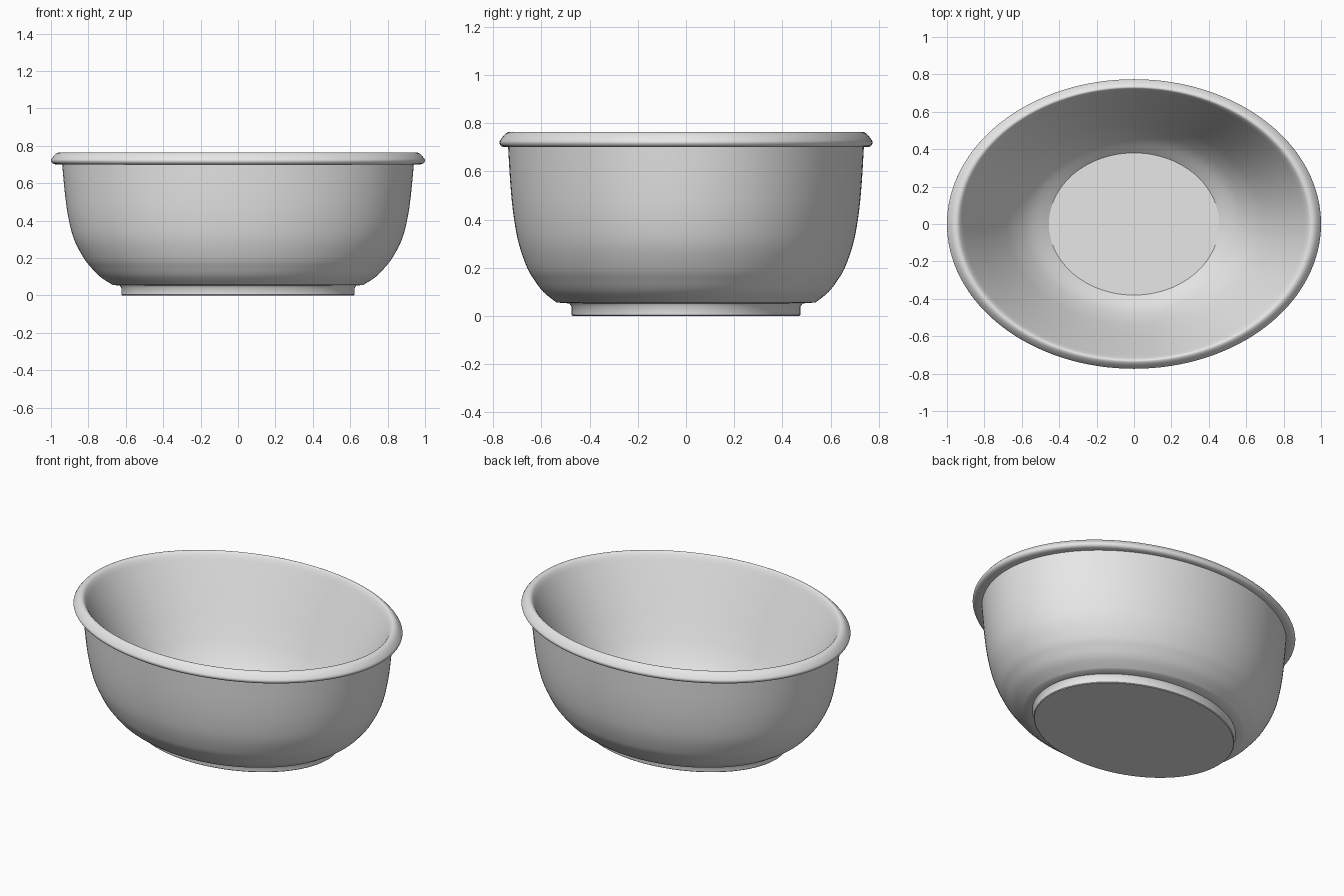
import bpy, bmesh, math

if "Cube" in bpy.data.objects:
    bpy.data.objects.remove(bpy.data.objects["Cube"])

SEG = 128

ceramic = bpy.data.materials.new("light_grey")
ceramic.diffuse_color = (0.8, 0.8, 0.8, 1)
ceramic.use_nodes = True
ceramic.node_tree.nodes["Principled BSDF"].inputs["Base Color"].default_value = ceramic.diffuse_color


def spline(pts, steps=5):
    """Smooth curve through (rx, ry, z) points."""
    p = [pts[0]] + pts + [pts[-1]]
    out = []
    for i in range(1, len(p) - 2):
        for s in range(steps):
            t = s / steps
            out.append(tuple(
                0.5 * (2 * b + (c - a) * t + (2 * a - 5 * b + 4 * c - d) * t * t
                       + (3 * b - a - 3 * c + d) * t ** 3)
                for a, b, c, d in zip(p[i - 1], p[i], p[i + 1], p[i + 2])))
    return out + [pts[-1]]


def oval_lathe(name, profile):
    """Sweep an (rx, ry, z) profile round z as ellipses, capping both ends."""
    bm = bmesh.new()
    rings = []
    for rx, ry, z in profile:
        rings.append([bm.verts.new((rx * math.cos(2 * math.pi * k / SEG),
                                    ry * math.sin(2 * math.pi * k / SEG), z))
                      for k in range(SEG)])
    for a, b in zip(rings, rings[1:]):
        for k in range(SEG):
            n = (k + 1) % SEG
            bm.faces.new((a[k], a[n], b[n], b[k]))
    bm.faces.new(rings[0][::-1])
    bm.faces.new(rings[-1])
    bmesh.ops.recalc_face_normals(bm, faces=bm.faces)
    me = bpy.data.meshes.new(name)
    bm.to_mesh(me)
    bm.free()
    me.materials.append(ceramic)
    ob = bpy.data.objects.new(name, me)
    bpy.context.collection.objects.link(ob)
    bpy.ops.object.select_all(action='DESELECT')
    ob.select_set(True)
    bpy.context.view_layer.objects.active = ob
    bpy.ops.object.shade_smooth_by_angle(angle=math.radians(40))
    # Base and floor caps stay flat
    for p in me.polygons:
        if len(p.vertices) > 4:
            p.use_smooth = False


# Foot ring and flat base
foot = [(0.62, 0.471, 0.0), (0.624, 0.475, 0.004), (0.624, 0.475, 0.04),
        (0.632, 0.485, 0.052)]
# Outer wall
outer = spline([(0.67, 0.538, 0.056), (0.738, 0.592, 0.10), (0.786, 0.63, 0.15),
                (0.825, 0.659, 0.20), (0.877, 0.694, 0.30), (0.908, 0.716, 0.42),
                (0.926, 0.729, 0.55), (0.94, 0.738, 0.70)])
# Rolled rim
rim = spline([(0.976, 0.756, 0.70), (0.992, 0.768, 0.706), (1.0, 0.774, 0.72),
              (0.993, 0.767, 0.735), (0.976, 0.751, 0.754), (0.96, 0.738, 0.763),
              (0.943, 0.728, 0.763), (0.93, 0.72, 0.753)], 3)
# Inner wall, tapering and then curving to the flat floor
inner = spline([(0.918, 0.711, 0.735), (0.855, 0.664, 0.622), (0.785, 0.612, 0.495),
                (0.715, 0.561, 0.372), (0.645, 0.511, 0.262), (0.56, 0.452, 0.165),
                (0.455, 0.38, 0.09)])

oval_lathe("oval_bowl", foot + outer + rim + inner)
